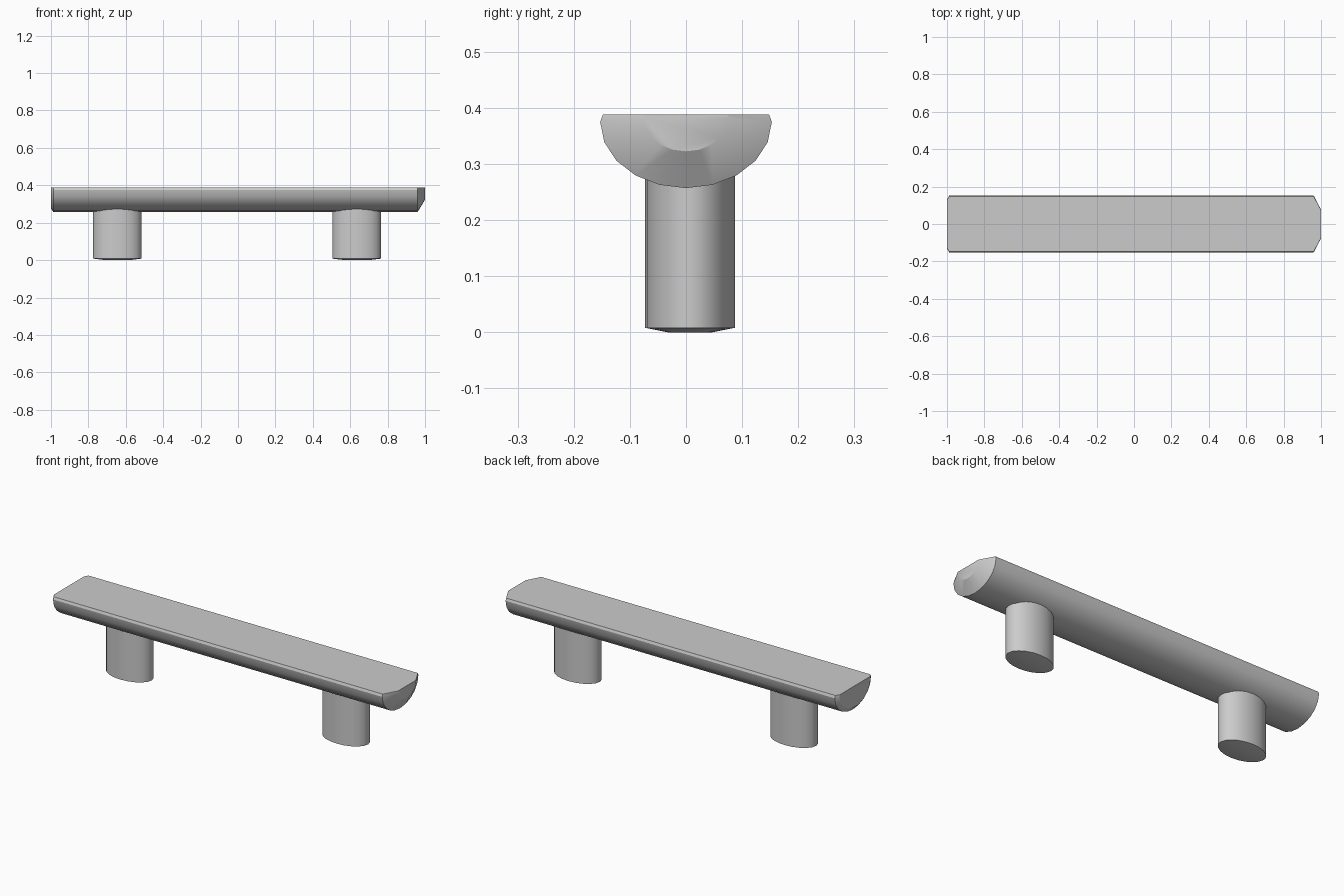
import bpy, bmesh, math

if "Cube" in bpy.data.objects:
    bpy.data.objects.remove(bpy.data.objects["Cube"])


def loft(name, rings):
    """Skin a closed, capped surface through matching rings of points."""
    bm = bmesh.new()
    loops = [[bm.verts.new(p) for p in ring] for ring in rings]
    n = len(loops[0])
    for a, b in zip(loops, loops[1:]):
        for i in range(n):
            j = (i + 1) % n
            bm.faces.new((a[i], a[j], b[j], b[i]))
    bm.faces.new(loops[0])
    bm.faces.new(loops[-1])
    bmesh.ops.recalc_face_normals(bm, faces=bm.faces)
    mesh = bpy.data.meshes.new(name)
    bm.to_mesh(mesh)
    bm.free()
    obj = bpy.data.objects.new(name, mesh)
    bpy.context.collection.objects.link(obj)
    bpy.ops.object.select_all(action='DESELECT')
    obj.select_set(True)
    bpy.context.view_layer.objects.active = obj
    bpy.ops.object.shade_smooth_by_angle(angle=math.radians(30))
    return obj


# Half-log seat: flat top, rounded underside, chamfered ends
TOP = 0.388
profile = [(-0.148, TOP)]
for i in range(11):
    t = math.pi + math.pi * i / 10
    profile.append((0.153 * math.cos(t), 0.375 + 0.118 * math.sin(t)))
profile.append((0.148, TOP))


def seat_ring(x, s):
    return [(x, y * s, TOP + (z - TOP) * s) for y, z in profile]


loft("log_seat", [seat_ring(-1.0, 0.86), seat_ring(-0.987, 1),
                  seat_ring(0.96, 1), seat_ring(1.0, 0.5)])


# Two oval log legs with slightly domed feet, tops buried in the seat
def leg_ring(cx, z, s):
    return [(cx + 0.13 * s * math.cos(math.tau * i / 20),
             0.007 + 0.08 * s * math.sin(math.tau * i / 20), z) for i in range(20)]


for name, cx in (("left_leg", -0.645), ("right_leg", 0.635)):
    loft(name, [leg_ring(cx, 0, 0.5), leg_ring(cx, 0.008, 1), leg_ring(cx, 0.30, 1)])
